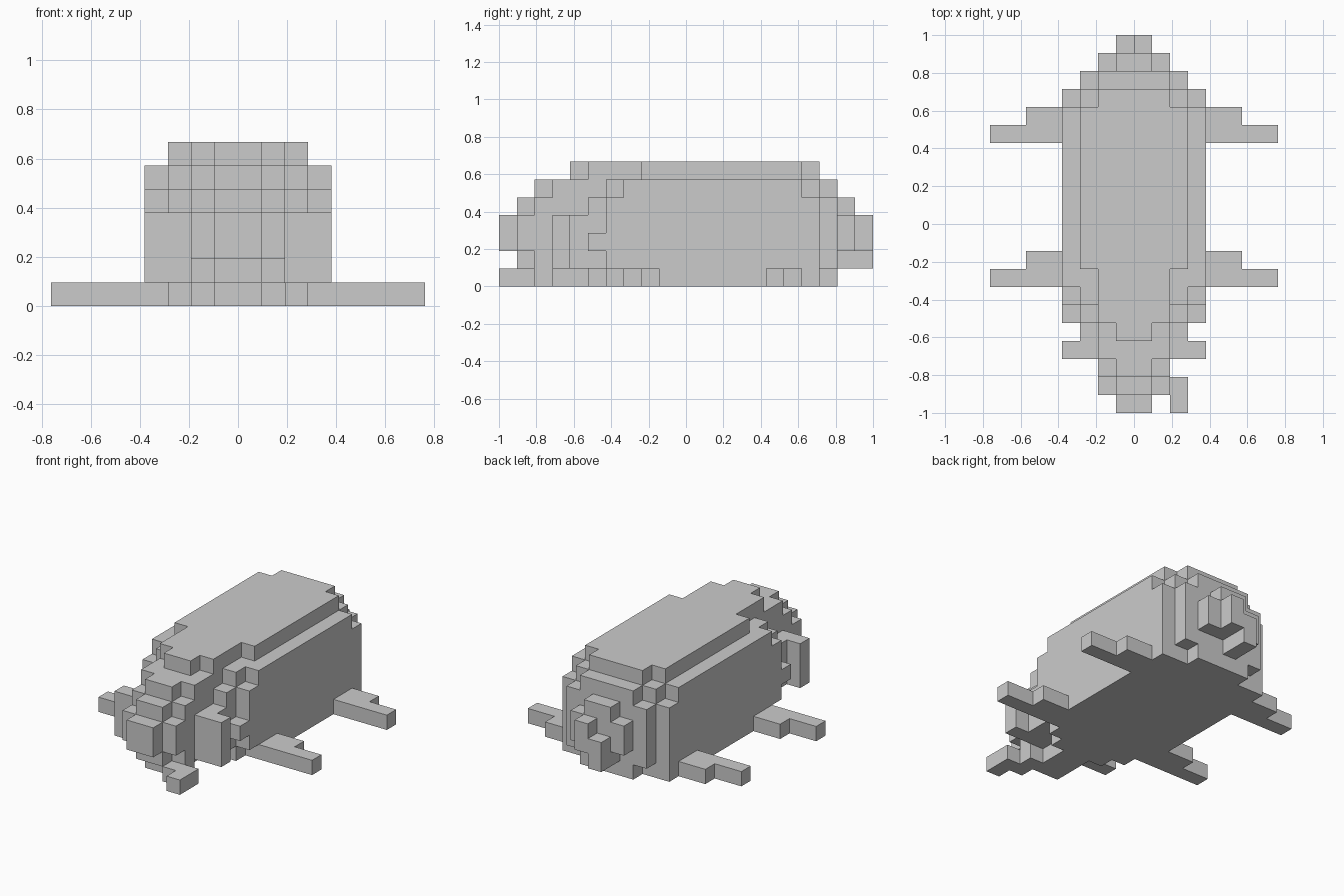
import bpy, bmesh
from mathutils import Vector

if "Cube" in bpy.data.objects:
    bpy.data.objects.remove(bpy.data.objects["Cube"])

U = 2 / 21  # block size; y is counted in blocks from the front tip (0..21)
taken = set()  # every filled block, so hidden inner faces are skipped
parts = {}


def box(part, x0, x1, y0, y1, z0, z1, mirror=False):
    """Fill whole blocks for a part, optionally mirrored across x = 0."""
    for x in range(x0, x1):
        for y in range(y0, y1):
            for z in range(z0, z1):
                for c in ((x, y, z), (-x - 1, y, z)) if mirror else ((x, y, z),):
                    if c not in taken:
                        taken.add(c)
                        parts.setdefault(part, set()).add(c)


def build(name, cells):
    """Make a mesh from the outer faces of the blocks."""
    bm = bmesh.new()
    for c in cells:
        for axis in range(3):
            for side in (0, 1):
                n = list(c)
                n[axis] += 1 if side else -1
                if tuple(n) in taken:
                    continue
                a, b = (axis + 1) % 3, (axis + 2) % 3
                corners = []
                for i, j in ((0, 0), (1, 0), (1, 1), (0, 1)):
                    p = list(c)
                    p[axis] += side
                    p[a] += i
                    p[b] += j
                    corners.append(Vector((p[0] * U, p[1] * U - 1, p[2] * U)))
                if not side:
                    corners.reverse()
                bm.faces.new([bm.verts.new(v) for v in corners])
    bmesh.ops.remove_doubles(bm, verts=bm.verts, dist=1e-4)
    bmesh.ops.dissolve_limit(bm, angle_limit=0.01, verts=bm.verts, edges=bm.edges)
    me = bpy.data.meshes.new(name)
    bm.to_mesh(me)
    bm.free()
    bpy.context.collection.objects.link(bpy.data.objects.new(name, me))


# Body and head: per layer, front and back of each column going outward from x = 0
layers = [
    [(4, 19), (5, 19), (6, 18), (7, 18)],
    [(1, 19), (2, 19), (4, 19), (6, 18)],
    [(0, 19), (1, 19), (4, 19), (5, 18)],
    [(0, 19), (1, 19), (4, 19), (6, 18)],
    [(1, 19), (2, 19), (5, 19), (6, 18)],
    [(2, 19), (3, 19), (6, 18), (7, 17)],
    [(4, 18), (5, 18), (8, 17)],
]
for z, columns in enumerate(layers):
    for x, (front, back) in enumerate(columns):
        box("body", x, x + 1, front, back, z, z + 1, True)

# Side plates of the face
box("cheek_plates", 2, 4, 3, 4, 1, 4, True)

# Stepped feet, front and hind pairs
for name, y in (("front_feet", 7), ("hind_feet", 15)):
    box(name, 4, 6, y, y + 2, 0, 1, True)
    box(name, 6, 8, y, y + 1, 0, 1, True)

# Tongue bending to one side
box("tongue", -1, 1, 2, 4, 0, 1)
box("tongue", 1, 2, 1, 3, 0, 1)
box("tongue", 2, 3, 0, 2, 0, 1)

# Curled tail
box("tail", -2, 2, 19, 20, 2, 4)
box("tail", -1, 1, 19, 20, 4, 5)
box("tail", 0, 1, 20, 21, 2, 4)
box("tail", -1, 0, 19, 21, 1, 3)

for name, cells in parts.items():
    build(name, cells)
